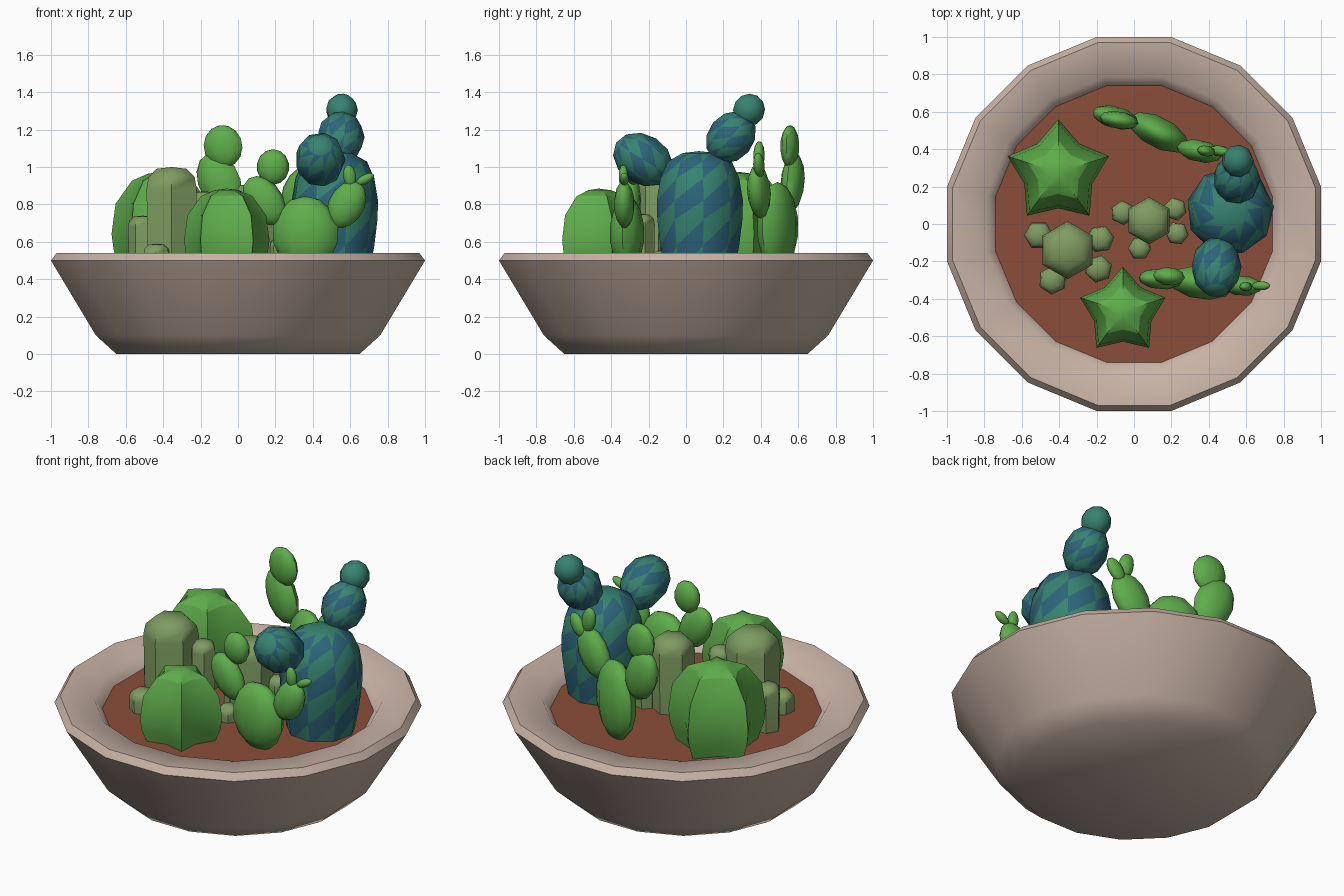
import bpy, math
from mathutils import Matrix, Vector

if "Cube" in bpy.data.objects:
    bpy.data.objects.remove(bpy.data.objects["Cube"])

def material(name, rgb):
    m = bpy.data.materials.new(name)
    m.diffuse_color = (*rgb, 1)
    m.use_nodes = True
    m.node_tree.nodes["Principled BSDF"].inputs["Base Color"].default_value = m.diffuse_color
    return m

CLAY = material("clay", (0.58, 0.45, 0.38))
SOIL = material("soil", (0.26, 0.076, 0.042))
GREEN = material("leaf green", (0.114, 0.42, 0.07))
SAGE = material("sage green", (0.21, 0.33, 0.12))
TEAL = material("teal", (0.038, 0.23, 0.165))
BLUE = material("deep blue", (0.026, 0.13, 0.20))

def lathe(name, profile, n, mats, matrix=Matrix(), phase=0.0, notch=1.0, angle=40):
    """Revolve (radius, z) points; notch pulls in every second column (star).
    Two materials give zigzag bands of triangles."""
    verts, rings, faces, idx = [], [], [], []
    for r, z in profile:
        start = len(verts)
        count = 1 if r == 0 else n
        for k in range(count):
            a = phase + 2 * math.pi * k / n
            q = r * (notch if k % 2 else 1)
            verts.append(matrix @ Vector((q * math.cos(a), q * math.sin(a), z)))
        rings.append([start + (k if count > 1 else 0) for k in range(n)])
    for row, (lo, hi) in enumerate(zip(rings, rings[1:])):
        for k in range(n):
            j = (k + 1) % n
            a, b, c, d = lo[k], lo[j], hi[j], hi[k]
            if a == b:
                faces.append((a, c, d)); idx.append(0)
            elif c == d:
                faces.append((a, b, c)); idx.append(0)
            elif len(mats) == 1:
                faces.append((a, b, c, d)); idx.append(0)
            else:
                odd = row % 2
                faces += [(a, b, c), (a, c, d)]
                idx += [odd, 1 - odd]
    me = bpy.data.meshes.new(name)
    me.from_pydata(verts, [], faces)
    for m in mats:
        me.materials.append(m)
    me.polygons.foreach_set("material_index", idx)
    me.shade_smooth()
    me.set_sharp_from_angle(angle=math.radians(angle))
    ob = bpy.data.objects.new(name, me)
    bpy.context.collection.objects.link(ob)
    return ob

def ellipsoid(name, loc, radii, mats, yaw=0, lean=0, tilt=0, n=10, rows=7):
    prof = [(0 if i in (0, rows) else math.sin(math.pi * i / rows),
             -math.cos(math.pi * i / rows)) for i in range(rows + 1)]
    m = (Matrix.Translation(loc) @ Matrix.Rotation(math.radians(yaw), 4, 'Z')
         @ Matrix.Rotation(math.radians(lean), 4, 'Y')
         @ Matrix.Rotation(math.radians(tilt), 4, 'X')
         @ Matrix.Diagonal((*radii, 1)))
    return lathe(name, prof, n, mats, m, angle=60)

# Bowl and soil, sixteen sides with flats on the axes
k16 = 1 / math.cos(math.pi / 16)
bowl = [(0, 0), (0.65, 0), (0.76, 0.1), (1.0, 0.5), (0.97, 0.54),
        (0.785, 0.522), (0.74, 0.465), (0.70, 0.40)]
lathe("bowl", [(r * k16, z) for r, z in bowl], 16, [CLAY], phase=math.pi / 16, angle=55)
lathe("soil", [(0.745 * k16, 0.465), (0, 0.466)], 16, [SOIL], phase=math.pi / 16)

# Star-shaped ribbed cacti
STAR = [(0.8, 0), (0.96, 0.22), (1.0, 0.38), (0.92, 0.68), (0.6, 0.91), (0.28, 0.98), (0, 1.0)]
for name, x, y, r, top in (("star_cactus_back", -0.405, 0.275, 0.285, 0.975),
                           ("star_cactus_front", -0.06, -0.468, 0.24, 0.885)):
    base = 0.44
    lathe(name, [(a * r, base + z * (top - base)) for a, z in STAR], 10, [GREEN],
          Matrix.Translation((x, y, 0)), phase=math.pi / 2, notch=0.67, angle=30)

# Hexagonal column cacti: one tall stem with offsets around it
def column(name, x, y, r, top, phase):
    prof = [(r * 0.93, 0.44), (r, top - 0.75 * r), (r * 0.92, top - 0.35 * r),
            (r * 0.6, top - 0.06 * r), (0, top)]
    lathe(name, prof, 6, [SAGE], Matrix.Translation((x, y, 0)), phase=phase, angle=50)

column("column_cactus_left", -0.355, -0.14, 0.155, 1.0, math.pi / 2)
column("column_cactus_middle", 0.08, 0.018, 0.127, 0.91, math.pi / 2)
for i, (x, y, r, top) in enumerate((
        (-0.51, -0.06, 0.078, 0.74), (-0.18, -0.08, 0.075, 0.87),
        (-0.19, -0.24, 0.075, 0.75), (-0.435, -0.30, 0.078, 0.59),
        (-0.06, 0.06, 0.066, 0.66), (0.22, 0.08, 0.063, 0.70),
        (0.23, -0.05, 0.063, 0.62), (0.03, -0.13, 0.063, 0.555))):
    column(f"column_offset_{i + 1}", x, y, r, top, 0.15 * i)

# Paddle cacti: location, radii, yaw, lean
PADDLES = {
    "back_paddle_base": ((0.13, 0.49, 0.68), (0.18, 0.085, 0.24), -27, 0),
    "back_paddle_left": ((-0.10, 0.57, 0.92), (0.115, 0.06, 0.165), -14, -25),
    "back_paddle_top": ((-0.08, 0.555, 1.11), (0.105, 0.048, 0.115), -10, -10),
    "back_paddle_right": ((0.35, 0.39, 0.87), (0.11, 0.06, 0.155), -12, 30),
    "back_bud_left": ((0.385, 0.39, 1.06), (0.047, 0.03, 0.08), -10, -12),
    "back_bud_right": ((0.46, 0.39, 1.01), (0.045, 0.03, 0.075), -10, 35),
    "front_paddle_base": ((0.36, -0.315, 0.645), (0.18, 0.09, 0.2), -8, 0),
    "front_paddle_left": ((0.14, -0.295, 0.82), (0.1, 0.055, 0.145), -5, -35),
    "front_paddle_top": ((0.187, -0.28, 1.0), (0.087, 0.05, 0.095), -5, 0),
    "front_paddle_right": ((0.58, -0.33, 0.80), (0.095, 0.055, 0.135), -3, 30),
    "front_bud_left": ((0.597, -0.335, 0.95), (0.034, 0.026, 0.062), 0, -8),
    "front_bud_right": ((0.68, -0.33, 0.935), (0.025, 0.025, 0.052), 0, 62),
}
for name, (loc, radii, yaw, lean) in PADDLES.items():
    ellipsoid(name, loc, radii, [GREEN], yaw, lean)

# Banded barrel cactus with round arms
BARREL = [(0.19, 0.44), (0.215, 0.58), (0.232, 0.72), (0.235, 0.82), (0.215, 0.94),
          (0.175, 1.03), (0.09, 1.075), (0, 1.085)]
lathe("barrel_cactus", BARREL, 9, [TEAL, BLUE], Matrix.Translation((0.515, 0.07, 0)),
      phase=0.1, angle=60)
ellipsoid("barrel_arm_front", (0.44, -0.23, 1.04), (0.135, 0.135, 0.17), [TEAL, BLUE],
          tilt=58, n=9, rows=6)
ellipsoid("barrel_arm_back", (0.55, 0.24, 1.16), (0.127, 0.125, 0.15), [TEAL, BLUE],
          tilt=-40, n=9, rows=6)
ellipsoid("barrel_bud", (0.555, 0.337, 1.305), (0.086, 0.086, 0.088), [TEAL],
          tilt=-30, n=9, rows=6)
